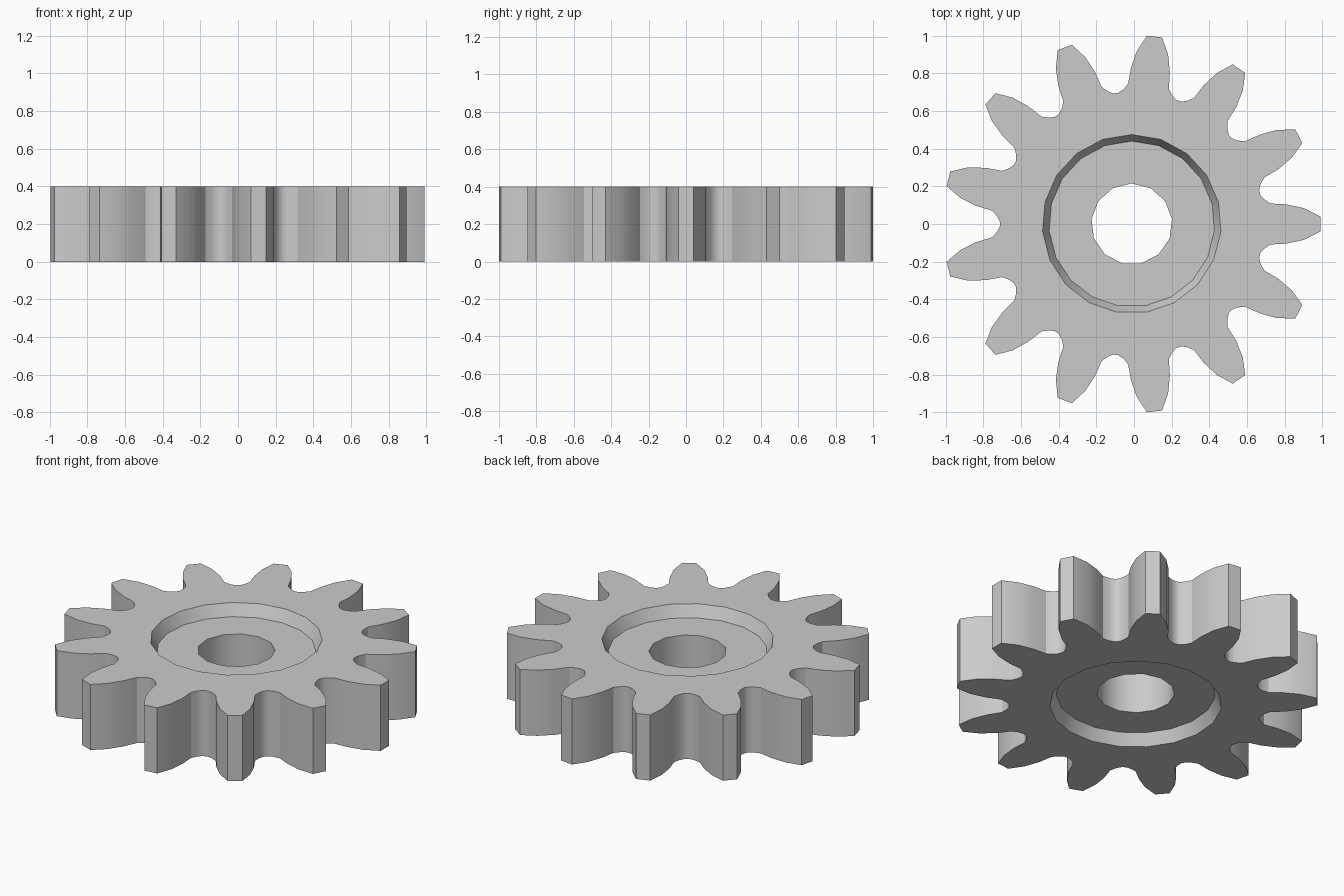
import bpy, bmesh
from math import sin, cos, pi, radians

if "Cube" in bpy.data.objects:
    bpy.data.objects.remove(bpy.data.objects["Cube"])

TEETH = 13
HEIGHT = 0.4
RECESS = 0.07
CENTRE_X = -0.012
# Half tooth from root to tip: radius, angle from the tooth's middle in degrees
FLANK = [(0.70, 12.8), (0.715, 10.6), (0.745, 8.4),
         (0.83, 7.2), (0.92, 5.2), (1.003, 2.3)]


def gear_outline():
    tooth = [(r, -a) for r, a in FLANK] + [(r, a) for r, a in reversed(FLANK)]
    points = []
    for i in range(TEETH):
        for r, a in tooth:
            t = 2 * pi * i / TEETH + radians(a)
            points.append((CENTRE_X + r * cos(t), r * sin(t)))
    return points


def polygon(radius, sides):
    angles = [pi / 2 + 2 * pi * i / sides for i in range(sides)]
    return [(CENTRE_X + radius * cos(t), radius * sin(t)) for t in angles]


bm = bmesh.new()


def add_loop(points, z):
    verts = [bm.verts.new((x, y, z)) for x, y in points]
    edges = [bm.edges.new((v, verts[i - 1])) for i, v in enumerate(verts)]
    return verts, edges


def wall(a, b):
    for i in range(len(a[0])):
        bm.faces.new((a[0][i - 1], a[0][i], b[0][i], b[0][i - 1]))


def flat_ring(outer, inner):
    bmesh.ops.triangle_fill(bm, edges=outer[1] + inner[1], use_beauty=True)


# Each side: toothed face, sloped recess wall, recessed web around the bore
sides = []
for z, floor_z in ((0, RECESS), (HEIGHT, HEIGHT - RECESS)):
    teeth = add_loop(gear_outline(), z)
    rim = add_loop(polygon(0.475, 19), z)
    floor = add_loop(polygon(0.44, 19), floor_z)
    bore = add_loop(polygon(0.215, 13), floor_z)
    flat_ring(teeth, rim)
    wall(rim, floor)
    flat_ring(floor, bore)
    sides.append((teeth, bore))

# Tooth flanks and bore wall join both sides
wall(sides[0][0], sides[1][0])
wall(sides[0][1], sides[1][1])
bmesh.ops.recalc_face_normals(bm, faces=bm.faces[:])

mesh = bpy.data.meshes.new("gear_wheel")
bm.to_mesh(mesh)
bm.free()
gear = bpy.data.objects.new("gear_wheel", mesh)
bpy.context.collection.objects.link(gear)

# Plain grey metal
grey = bpy.data.materials.new("light_grey")
grey.use_nodes = True
colour = (0.6, 0.6, 0.6, 1)
grey.diffuse_color = colour
grey.node_tree.nodes["Principled BSDF"].inputs["Base Color"].default_value = colour
mesh.materials.append(grey)

bpy.ops.object.select_all(action="DESELECT")
gear.select_set(True)
bpy.context.view_layer.objects.active = gear
bpy.ops.object.shade_smooth_by_angle(angle=radians(30))
